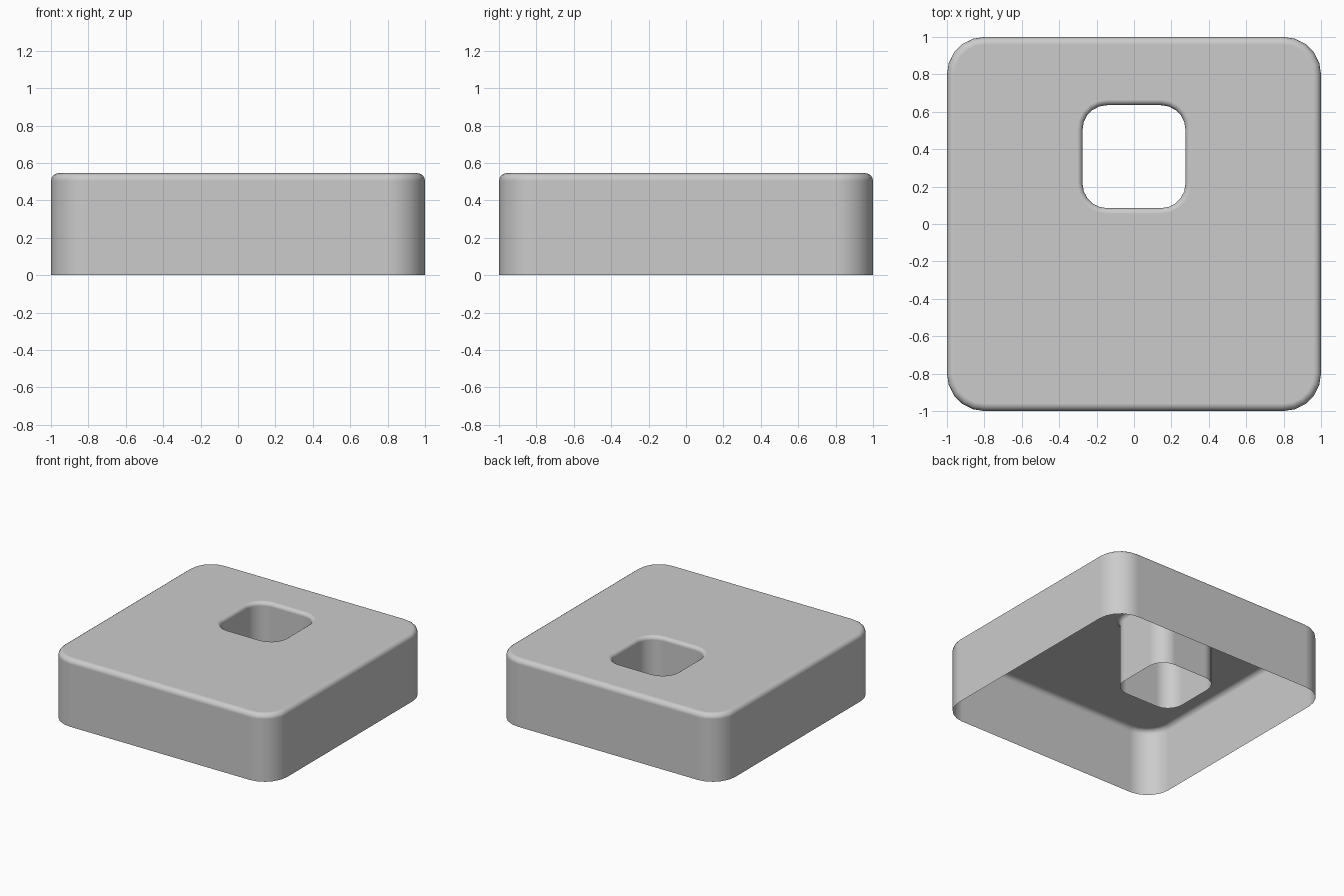
import bpy, bmesh
from math import sin, cos, pi

if "Cube" in bpy.data.objects:
    bpy.data.objects.remove(bpy.data.objects["Cube"])

HEIGHT, FILLET, STEPS, SEGS = 0.545, 0.04, 4, 5


def ring(bm, cy, half, radius, z):
    """Rounded square loop centred on (0, cy)."""
    verts = []
    for i, (sx, sy) in enumerate([(1, 1), (-1, 1), (-1, -1), (1, -1)]):
        for k in range(SEGS + 1):
            a = i * pi / 2 + k / SEGS * pi / 2
            verts.append(bm.verts.new((sx * (half - radius) + radius * cos(a),
                                       cy + sy * (half - radius) + radius * sin(a), z)))
    return verts


bm = bmesh.new()
rings = []

# outer wall and rounded upper rim
rings.append(ring(bm, 0, 1.0, 0.2, 0))
for k in range(STEPS + 1):
    a = k / STEPS * pi / 2
    d = FILLET * (1 - cos(a))
    rings.append(ring(bm, 0, 1.0 - d, 0.2 - d, HEIGHT - FILLET + FILLET * sin(a)))

# rounded lip of the square hole and its tube, open at the bottom
HOLE_Y, HOLE, HOLE_R, LIP = 0.36, 0.275, 0.13, 0.03
for k in range(STEPS, -1, -1):
    a = k / STEPS * pi / 2
    d = LIP * (1 - cos(a))
    rings.append(ring(bm, HOLE_Y, HOLE + d, HOLE_R + d, HEIGHT - LIP + LIP * sin(a)))
rings.append(ring(bm, HOLE_Y, HOLE, HOLE_R, 0))

# skin between successive loops, including the flat top
for lo, hi in zip(rings, rings[1:]):
    n = len(lo)
    for i in range(n):
        j = (i + 1) % n
        bm.faces.new((lo[i], lo[j], hi[j], hi[i])).smooth = True

mesh = bpy.data.meshes.new("block_shell")
bm.to_mesh(mesh)
bm.free()
block = bpy.data.objects.new("block_shell", mesh)
bpy.context.collection.objects.link(block)

# keep the shading of the flat top clean
mod = block.modifiers.new("weighted_normals", 'WEIGHTED_NORMAL')
mod.weight = 100
